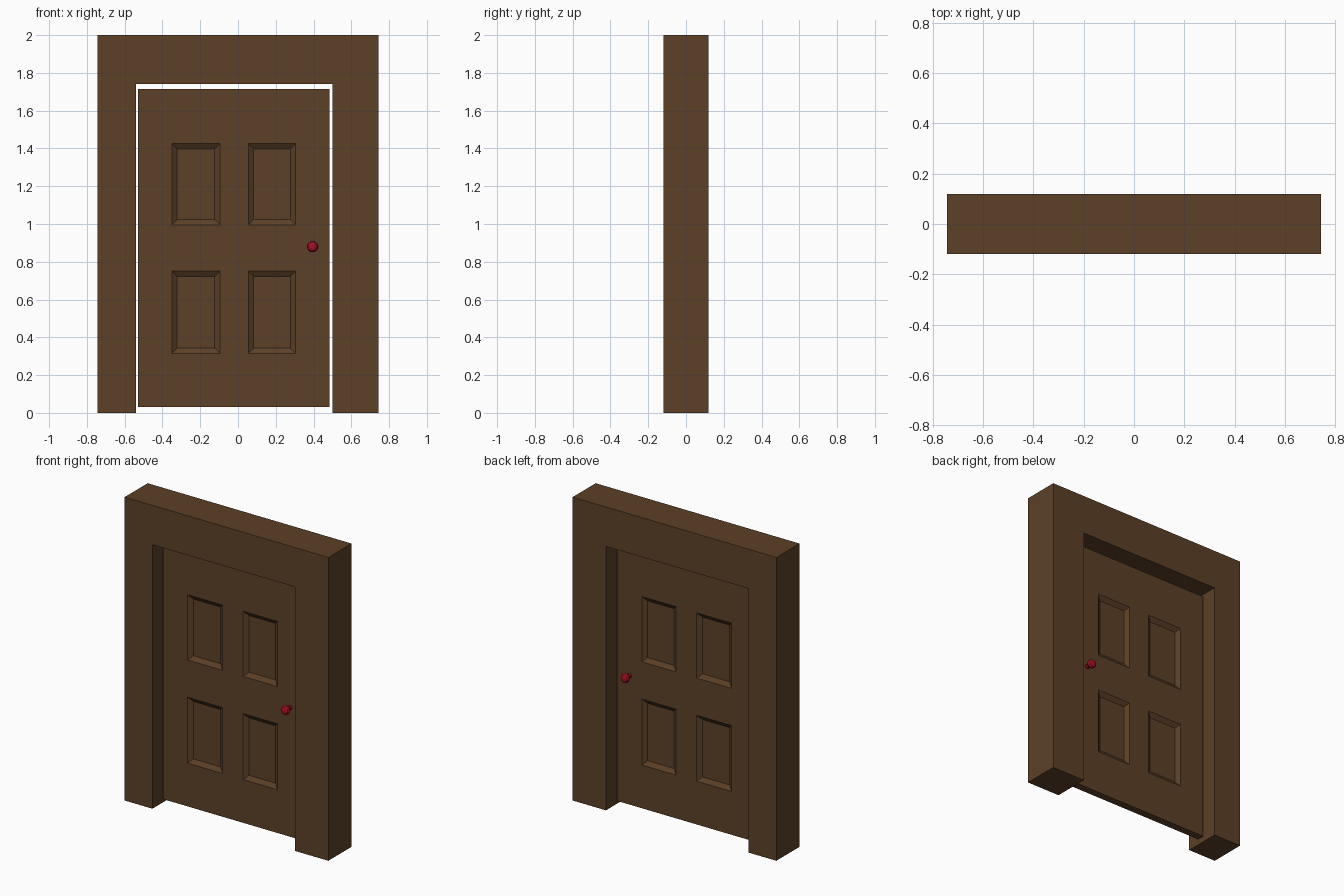
import bpy, bmesh
from math import pi
from mathutils import Matrix, Vector

if "Cube" in bpy.data.objects:
    bpy.data.objects.remove(bpy.data.objects["Cube"])


def material(name, rgb):
    m = bpy.data.materials.new(name)
    m.diffuse_color = (*rgb, 1)
    m.use_nodes = True
    m.node_tree.nodes["Principled BSDF"].inputs["Base Color"].default_value = m.diffuse_color
    return m


def add_object(name, bm, mat):
    bmesh.ops.recalc_face_normals(bm, faces=bm.faces)
    me = bpy.data.meshes.new(name)
    bm.to_mesh(me)
    bm.free()
    ob = bpy.data.objects.new(name, me)
    me.materials.append(mat)
    bpy.context.collection.objects.link(ob)
    return ob


wood = material("brown_wood", (0.107, 0.051, 0.020))
red = material("red_knob", (0.38, 0.005, 0.017))

# Door frame: upside-down U profile extruded through the wall depth
D = 0.12
outline = [(-0.743, 0), (-0.743, 2), (0.743, 2), (0.743, 0),
           (0.50, 0), (0.50, 1.74), (-0.54, 1.74), (-0.54, 0)]
bm = bmesh.new()
face = bm.faces.new([bm.verts.new((x, -D, z)) for x, z in outline])
ext = bmesh.ops.extrude_face_region(bm, geom=[face])["geom"]
bmesh.ops.translate(bm, vec=(0, 2 * D, 0),
                    verts=[v for v in ext if isinstance(v, bmesh.types.BMVert)])
add_object("door_frame", bm, wood)

# Door leaf: slab cut along the panel borders, panels sunk on both sides
T = 0.025
x0, x1, z0, z1 = -0.53, 0.485, 0.03, 1.715
columns = [(-0.35, -0.095), (0.055, 0.305)]
rows = [(0.315, 0.75), (0.995, 1.425)]
bm = bmesh.new()
bmesh.ops.create_cube(bm, size=1, matrix=Matrix.Translation(
    ((x0 + x1) / 2, 0, (z0 + z1) / 2)) @ Matrix.Diagonal((x1 - x0, 2 * T, z1 - z0, 1)))
cuts = [(Vector((x, 0, 0)), Vector((1, 0, 0))) for c in columns for x in c]
cuts += [(Vector((0, 0, z)), Vector((0, 0, 1))) for r in rows for z in r]
for co, no in cuts:
    bmesh.ops.bisect_plane(bm, geom=bm.verts[:] + bm.edges[:] + bm.faces[:],
                           plane_co=co, plane_no=no)
bm.normal_update()


def is_panel(f):
    c = f.calc_center_median()
    return (abs(f.normal.y) > 0.9 and any(a < c.x < b for a, b in columns)
            and any(a < c.z < b for a, b in rows))


bmesh.ops.inset_individual(bm, faces=[f for f in bm.faces if is_panel(f)],
                           thickness=0.04, depth=-0.02)
add_object("door_leaf", bm, wood)

# Knobs: faceted turned profile (radius, distance from door centre), one per side
profile = [(0.016, 0.02), (0.014, 0.052), (0.025, 0.056),
           (0.031, 0.068), (0.025, 0.082), (0.012, 0.088)]
N = 10
for name, side in (("front_knob", -1), ("back_knob", 1)):
    bm = bmesh.new()
    rings = []
    for r, d in profile:
        rot = [Matrix.Rotation(2 * pi * i / N, 3, 'Y') @ Vector((r, 0, 0)) for i in range(N)]
        rings.append([bm.verts.new(p + Vector((0.395, side * d, 0.88))) for p in rot])
    for a, b in zip(rings, rings[1:]):
        for i in range(N):
            j = (i + 1) % N
            bm.faces.new((a[i], a[j], b[j], b[i]))
    bm.faces.new(rings[0])
    bm.faces.new(rings[-1])
    add_object(name, bm, red)
